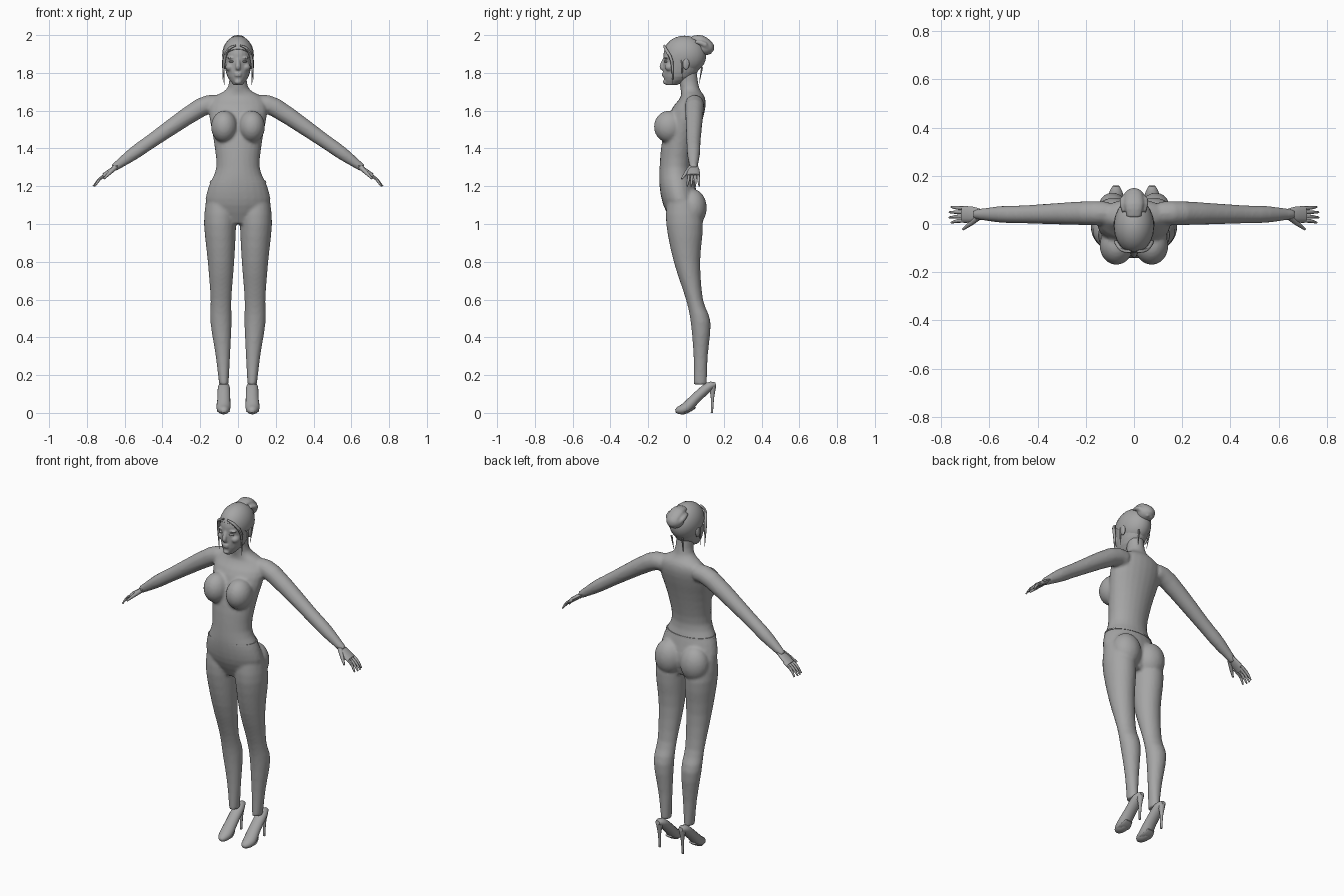
import bpy, bmesh, math
from mathutils import Vector, Matrix

if "Cube" in bpy.data.objects:
    bpy.data.objects.remove(bpy.data.objects["Cube"])

grey = bpy.data.materials.new("plain grey")
grey.use_nodes = True
tone = (.38, .38, .38, 1)
grey.diffuse_color = tone
grey.node_tree.nodes["Principled BSDF"].inputs["Base Color"].default_value = tone

ACROSS, DEEP = Vector((1, 0, 0)), Vector((0, 1, 0))


def flowing(points, steps=3):
    """Fill in a smooth curve through a few control points."""
    points = [Vector(p) for p in points]
    padded = [points[0], *points, points[-1]]
    result = []
    for before, start, end, after in zip(padded, padded[1:], padded[2:], padded[3:]):
        leave, arrive = (end - before) / 2, (after - start) / 2
        for step in range(steps):
            t = step / steps
            ease = t * t * (3 - 2 * t)
            result.append(start.lerp(end, ease) + leave * t * (1 - t) ** 2 - arrive * t * t * (1 - t))
    return result + [points[-1]]


def skin(bm, rings, sides):
    """Join elliptical rings (centre, half axis, half axis) into a closed solid."""
    loops = []
    for centre, u, v in rings:
        angles = [math.tau * i / sides for i in range(sides)]
        loops.append([bm.verts.new(centre + u * math.cos(a) + v * math.sin(a)) for a in angles])
    for lower, upper in zip(loops, loops[1:]):
        for i in range(sides):
            j = (i + 1) % sides
            bm.faces.new((lower[i], lower[j], upper[j], upper[i]))
    bm.faces.new(loops[0])
    bm.faces.new(loops[-1])


def stack(bm, rows, side=1):
    """Level sections given as height, middle x, half width, front y, back y."""
    rings = []
    for height, middle, half, front, back in flowing(rows):
        centre = Vector((side * middle, (front + back) / 2, height))
        rings.append((centre, ACROSS * half, DEEP * (back - front) / 2))
    skin(bm, rings, sides=24)


def tube(bm, points, axis, side=1, flat=1, sides=12):
    """Swept sections given as x, y, z, radius along the axis; flat thins the other way."""
    points = flowing(points)
    path = [Vector((side * p[0], p[1], p[2])) for p in points]
    rings = []
    for i, p in enumerate(points):
        along = path[min(i + 1, len(path) - 1)] - path[max(i - 1, 0)]
        along.normalize()
        u = (axis - along * axis.dot(along)).normalized()
        rings.append((path[i], u * p[3], along.cross(u) * p[3] * flat))
    skin(bm, rings, sides)


def ball(bm, centre, radii, side=1):
    x, y, z = centre
    place = Matrix.Translation((side * x, y, z)) @ Matrix.Diagonal((*radii, 1))
    bmesh.ops.create_uvsphere(bm, u_segments=20, v_segments=14, radius=1, matrix=place)


def finish(bm, name, mirror=False, voxel=0, relax=3):
    bmesh.ops.recalc_face_normals(bm, faces=bm.faces)
    mesh = bpy.data.meshes.new(name)
    bm.to_mesh(mesh)
    bm.free()
    mesh.materials.append(grey)
    part = bpy.data.objects.new(name, mesh)
    bpy.context.collection.objects.link(part)
    bpy.ops.object.select_all(action='DESELECT')
    part.select_set(True)
    bpy.context.view_layer.objects.active = part
    bpy.ops.object.shade_smooth_by_angle(angle=math.radians(45))
    if mirror:
        part.modifiers.new("mirror", 'MIRROR').use_mirror_merge = False
    if voxel:
        blend = part.modifiers.new("blend", 'REMESH')
        blend.mode = 'VOXEL'
        blend.voxel_size = voxel
        blend.use_smooth_shade = True
        soften = part.modifiers.new("soften", 'SMOOTH')
        soften.factor = .5
        soften.iterations = relax


# Body: torso, legs, arms, bust and buttocks blended into one skin
torso = [(1, 0, .1, -.07, .05), (1.1, 0, .17, -.12, .07), (1.2, 0, .155, -.14, .05),
         (1.3, 0, .115, -.14, .03), (1.45, 0, .13, -.125, .06), (1.6, 0, .155, -.08, .1),
         (1.67, 0, .13, -.03, .1), (1.72, 0, .055, -.03, .07), (1.82, 0, .046, -.05, .055)]
leg = [(1.12, .09, .08, -.1, .06), (1, .095, .085, -.105, .09), (.8, .09, .07, -.065, .075),
       (.6, .09, .055, 0, .09), (.48, .09, .056, .025, .13), (.3, .08, .038, .04, .115),
       (.15, .075, .025, .04, .11)]
arm = [(.11, .045, 1.635, .048), (.2, .045, 1.615, .05), (.45, .04, 1.445, .038),
       (.55, .04, 1.375, .035), (.66, .04, 1.295, .02)]
bm = bmesh.new()
stack(bm, torso)
for side in (-1, 1):
    stack(bm, leg, side)
    tube(bm, arm, DEEP, side, sides=16)
    ball(bm, (.073, -.09, 1.515), (.07, .08, .085), side)
    ball(bm, (.083, .035, 1.085), (.083, .075, .1), side)
finish(bm, "body", voxel=.009)

# Thin waistband edge
bm = bmesh.new()
stack(bm, [(1.22, 0, .15, -.141, .047), (1.23, 0, .146, -.141, .045)])
finish(bm, "waistband")

# Hands: flat palm, four evenly spread fingers and a thumb
bm = bmesh.new()
tube(bm, [(.635, .04, 1.31, .022), (.67, .04, 1.285, .032), (.71, .04, 1.255, .034)], DEEP, flat=.4)
for finger in range(4):
    spread = .04 + .018 * (finger - 1.5)
    reach = .77 - .008 * abs(finger - 1.5)
    tube(bm, [(.69, spread, 1.265, .008), (.73, spread, 1.24, .008),
              (reach, spread * 1.2 - .01, 1.2, .004)], DEEP, sides=8)
tube(bm, [(.65, .025, 1.3, .014), (.68, 0, 1.27, .01), (.71, -.022, 1.24, .005)], DEEP, sides=8)
finish(bm, "hands", mirror=True)

# High-heeled shoes
bm = bmesh.new()
tube(bm, [(.075, .158, .15, .014), (.075, .12, .138, .031), (.075, .05, .076, .034),
          (.077, 0, .026, .037), (.075, -.04, .013, .025), (.075, -.056, .01, .01)],
     ACROSS, flat=.8, sides=16)
finish(bm, "shoes", mirror=True)
bm = bmesh.new()
tube(bm, [(.075, .14, .14, .02), (.075, .14, .08, .009), (.075, .137, 0, .006)], ACROSS)
finish(bm, "shoe_heels", mirror=True)
bm = bmesh.new()
tube(bm, [(.077, .05, .03, .024), (.077, .01, .008, .034), (.075, -.05, .005, .016)],
     ACROSS, flat=.2)
finish(bm, "shoe_soles", mirror=True)

# Head with nose, lips, chin, cheeks and brow ridge
head = [(1.735, 0, .022, -.105, -.05), (1.78, 0, .056, -.12, .04), (1.86, 0, .075, -.12, .09),
        (1.92, 0, .075, -.115, .09), (1.97, 0, .05, -.075, .06), (1.985, 0, .03, -.04, .03)]
bm = bmesh.new()
stack(bm, head)
tube(bm, [(0, -.113, 1.88, .008), (0, -.13, 1.835, .013), (0, -.12, 1.82, .012)], ACROSS, flat=.8)
for height in (1.797, 1.786):
    ball(bm, (0, -.118, height), (.02, .01, .005))
ball(bm, (0, -.108, 1.752), (.018, .014, .013))
for side in (-1, 1):
    ball(bm, (.042, -.085, 1.83), (.024, .026, .022), side)
    ball(bm, (.033, -.103, 1.88), (.026, .013, .007), side)
finish(bm, "head", voxel=.005, relax=2)

# Eyes and ears
bm = bmesh.new()
ball(bm, (.032, -.106, 1.86), (.015, .011, .006))
finish(bm, "eyes", mirror=True)
bm = bmesh.new()
ball(bm, (.077, 0, 1.848), (.009, .018, .03))
finish(bm, "ears", mirror=True)

# Hair cap, trimmed along a slanted hairline
bm = bmesh.new()
ball(bm, (0, -.008, 1.893), (.084, .115, .104))
bmesh.ops.bisect_plane(bm, geom=bm.verts[:] + bm.edges[:] + bm.faces[:],
                       plane_co=(0, -.12, 1.93), plane_no=(0, .6, .8), clear_inner=True)
bmesh.ops.holes_fill(bm, edges=[e for e in bm.edges if e.is_boundary], sides=0)
finish(bm, "hair_cap")

# Gathered bun with swept-back locks
bm = bmesh.new()
ball(bm, (0, .1, 1.935), (.048, .05, .042))
tube(bm, [(0, .03, 1.98, .03), (0, .08, 1.98, .04), (0, .125, 1.95, .035), (0, .145, 1.92, .012)],
     ACROSS, flat=.5)
for side in (-1, 1):
    tube(bm, [(.04, .05, 1.965, .01), (.046, .1, 1.95, .014), (.01, .13, 1.9, .006)], DEEP, side)
finish(bm, "hair_bun", voxel=.006, relax=2)

# Loose strands beside the face and at the nape
bm = bmesh.new()
tube(bm, [(.012, -.115, 1.945, .005), (.05, -.107, 1.925, .008), (.075, -.075, 1.86, .008),
          (.073, -.07, 1.735, .001)], DEEP, sides=8)
tube(bm, [(.078, -.02, 1.87, .006), (.08, -.02, 1.765, .001)], DEEP, sides=6)
tube(bm, [(.035, .085, 1.83, .006), (.03, .07, 1.745, .001)], ACROSS, sides=6)
finish(bm, "hair_strands", mirror=True)
